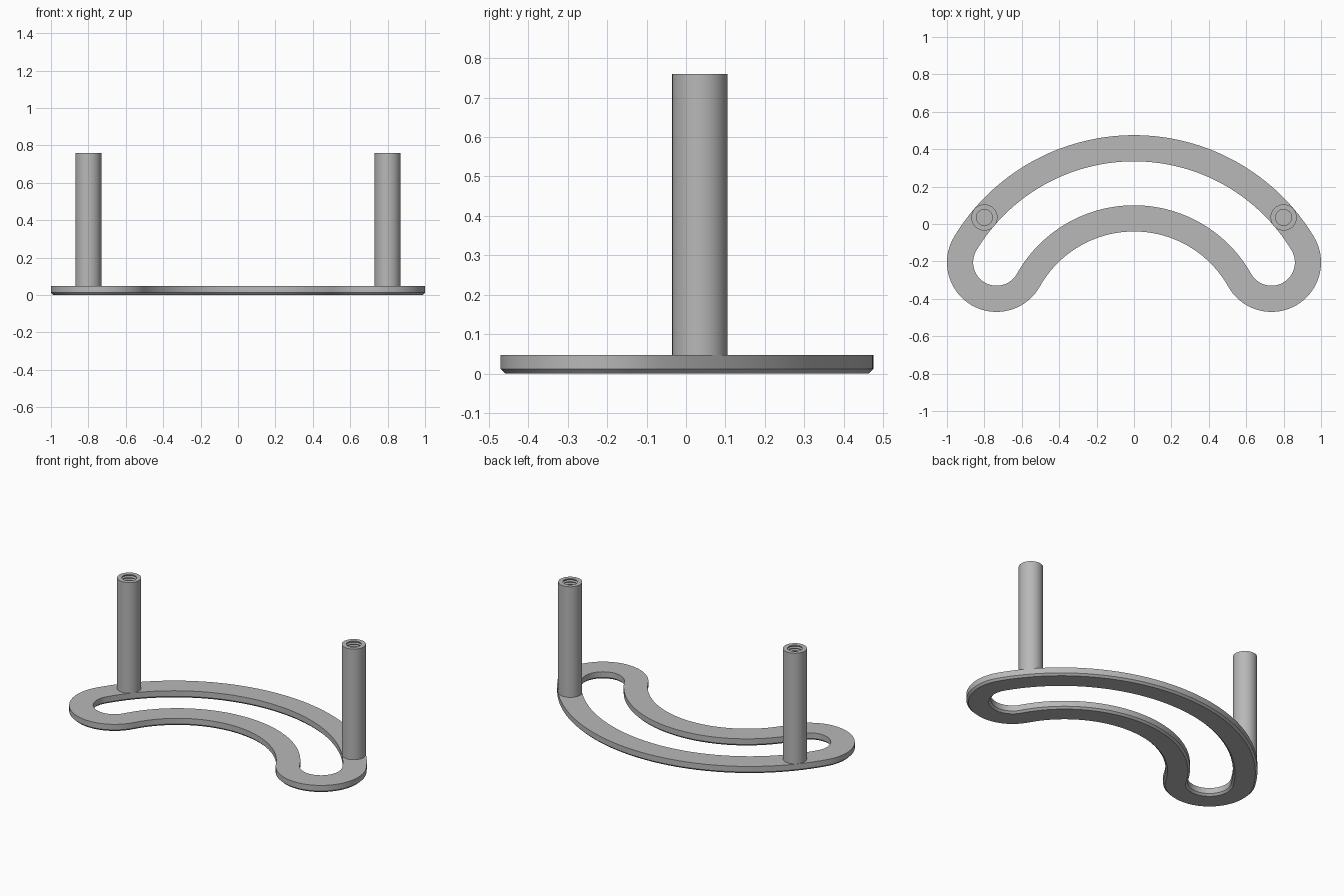
import bpy, bmesh
from math import sin, cos, pi, atan2, hypot

cube = bpy.data.objects.get("Cube")
if cube:
    bpy.data.objects.remove(cube)

# Single grey metal
metal = bpy.data.materials.new("grey metal")
metal.use_nodes = True
GREY = (0.48, 0.48, 0.48, 1)
metal.diffuse_color = GREY
metal.node_tree.nodes["Principled BSDF"].inputs["Base Color"].default_value = GREY

HALF = 0.07          # half width of the band, also the post radius
THICK = 0.048
CHAMFER = 0.012
LOBE = (0.735, -0.205)
LOBE_R = 0.195       # centreline radius of the rounded ends
BACK_Y, FRONT_Y = 0.405, 0.03   # centreline crossings at x = 0


def sweep(name, rings, closed):
    """Join equal vertex rings into a surface; open sweeps get end caps."""
    bm = bmesh.new()
    loops = [[bm.verts.new(p) for p in ring] for ring in rings]
    pairs = list(zip(loops, loops[1:]))
    if closed:
        pairs.append((loops[-1], loops[0]))
    for a, b in pairs:
        for i in range(len(a)):
            j = (i + 1) % len(a)
            bm.faces.new((a[i], a[j], b[j], b[i]))
    if not closed:
        bm.faces.new(loops[0])
        bm.faces.new(loops[-1])
    bmesh.ops.recalc_face_normals(bm, faces=bm.faces)
    mesh = bpy.data.meshes.new(name)
    bm.to_mesh(mesh)
    bm.free()
    mesh.materials.append(metal)
    obj = bpy.data.objects.new(name, mesh)
    bpy.context.collection.objects.link(obj)
    bpy.ops.object.select_all(action="DESELECT")
    obj.select_set(True)
    bpy.context.view_layer.objects.active = obj
    bpy.ops.object.shade_smooth_by_angle(angle=pi / 6)
    return obj


# Tangent arcs: large back arc touches the lobes inside, front arc outside
lx, ly = LOBE
back_r = (lx**2 + (ly - BACK_Y)**2 - LOBE_R**2) / (2 * (BACK_Y - ly - LOBE_R))
front_r = (lx**2 + (ly - FRONT_Y)**2 - LOBE_R**2) / (2 * (LOBE_R + FRONT_Y - ly))
back_c, front_c = BACK_Y - back_r, FRONT_Y - front_r
t_back = atan2(ly - back_c, lx)
t_front = atan2(ly - front_c, lx)

# centre x, centre y, radius, start, end, outward sign, steps
arcs = [
    (0, back_c, back_r, t_back, pi - t_back, 1, 64),
    (-lx, ly, LOBE_R, pi - t_back, 2 * pi - t_front, 1, 40),
    (0, front_c, front_r, pi - t_front, t_front, -1, 56),
    (lx, ly, LOBE_R, pi + t_front, 2 * pi + t_back, 1, 40),
]
inset = HALF - CHAMFER
section = [(-HALF, THICK), (HALF, THICK), (HALF, CHAMFER),
           (inset, 0), (-inset, 0), (-HALF, CHAMFER)]
rings = []
for cx, cy, r, start, end, sign, steps in arcs:
    for k in range(steps):
        a = start + (end - start) * k / steps
        rings.append([(cx + (r + sign * o) * cos(a), cy + (r + sign * o) * sin(a), z)
                      for o, z in section])
sweep("curved_base_band", rings, True)

# Posts with a ridged blind hole in the top
TOP, HOLE_R, PITCH, TURNS = 0.76, 0.043, 0.016, 12
profile = [(HALF, THICK), (HALF, TOP), (HOLE_R, TOP)]
for k in range(TURNS):
    z = TOP - 0.006 - k * PITCH
    profile += [(HOLE_R, z), (HOLE_R + 0.008, z - PITCH * 0.4), (HOLE_R, z - PITCH * 0.8)]
profile.append((HOLE_R, TOP - TURNS * PITCH - 0.02))

for side, name in ((-1, "right_post"), (1, "left_post")):
    px, py = side * 0.8, 0.035
    turned = [[(px + r * cos(2 * pi * i / 48), py + r * sin(2 * pi * i / 48), z)
               for i in range(48)] for r, z in profile]
    sweep(name, turned, False)
